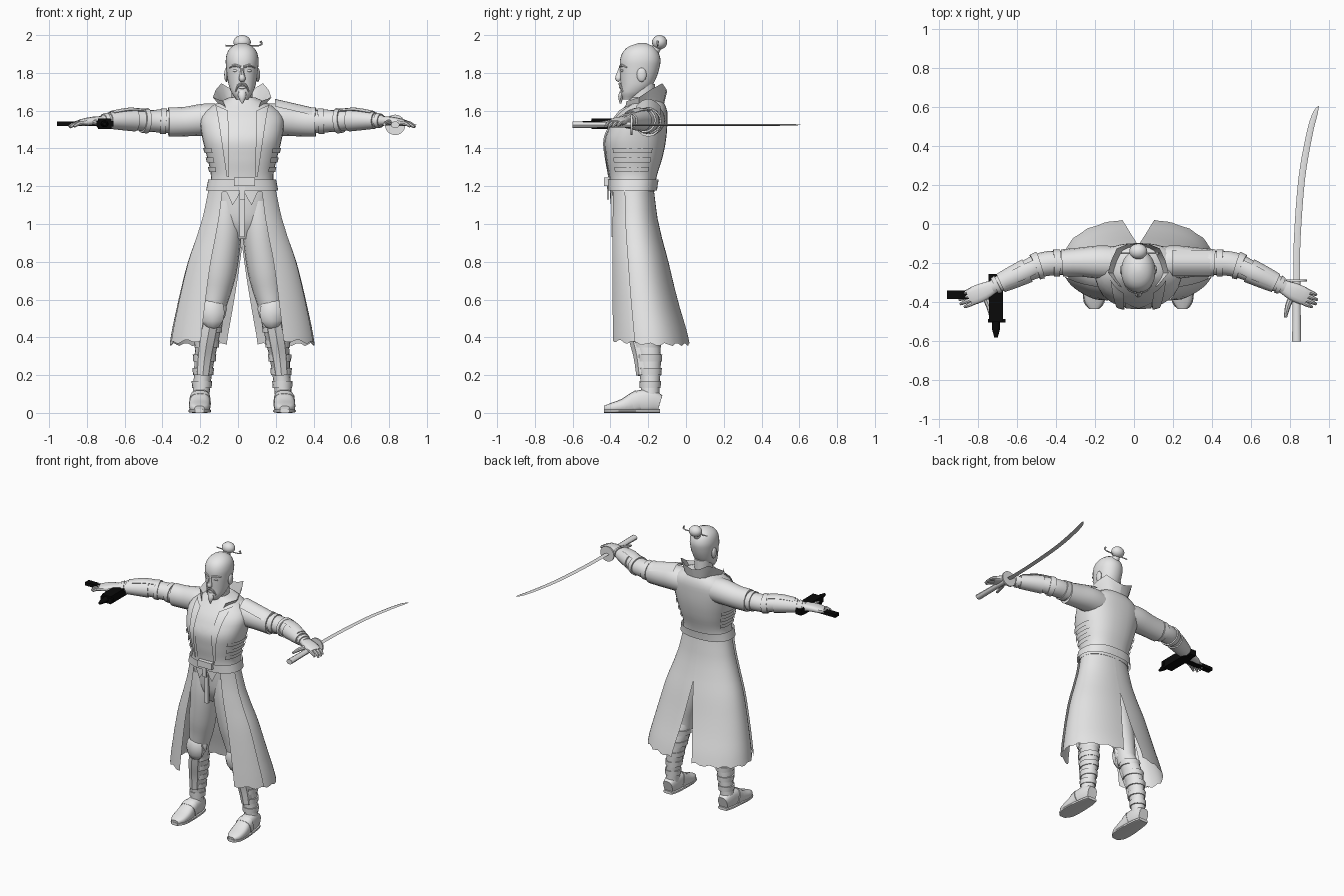
import bpy, bmesh, math
from mathutils import Vector as V

CX = 0.022  # body centre line; parts are modelled around it


def material(name, v):
    m = bpy.data.materials.new(name)
    m.diffuse_color = (v, v, v, 1)
    return m


GREY, BLACK = material("pale grey", 0.8), material("black", 0.003)


def finish(name, bm, mirror=False, mat=GREY):
    bmesh.ops.recalc_face_normals(bm, faces=bm.faces)
    me = bpy.data.meshes.new(name)
    bm.to_mesh(me)
    bm.free()
    me.materials.append(mat)
    ob = bpy.data.objects.new(name, me)
    ob.location.x = CX
    bpy.context.collection.objects.link(ob)
    if mirror:
        ob.modifiers.new("Mirror", 'MIRROR').use_mirror_merge = False
    return ob


def cat(rows, u):
    """Smooth interpolation through rows of numbers."""
    n = len(rows) - 1
    i = max(0, min(int(u), n - 1))
    t = u - i
    a, b, c, d = (rows[max(0, min(n, j))] for j in (i - 1, i, i + 1, i + 2))
    return [q + 0.5 * t * (r - p + t * (2 * p - 5 * q + 4 * r - s + t * (3 * (q - r) + s - p)))
            for p, q, r, s in zip(a, b, c, d)]


def loft(name, rings, mirror=False, mat=GREY):
    bm = bmesh.new()
    vs = [[bm.verts.new(p) for p in r] for r in rings]
    n = len(vs[0])
    for a, b in zip(vs, vs[1:]):
        for i in range(n):
            bm.faces.new((a[i], a[(i + 1) % n], b[(i + 1) % n], b[i]))
    bm.faces.new(vs[0])
    bm.faces.new(vs[-1])
    return finish(name, bm, mirror, mat)


def limb(name, pts, mirror=True, ref=(0, 0, 1), n=16, p=2.0, k=3, mat=GREY):
    """Tube along points (x, y, z, half width, half height)."""
    m = (len(pts) - 1) * k
    rows = [cat(pts, i / k) for i in range(m + 1)]
    rings = []
    for i, r in enumerate(rows):
        t = V(rows[min(i + 1, m)][:3]) - V(rows[max(i - 1, 0)][:3])
        side = t.cross(V(ref)).normalized()
        up = side.cross(t).normalized()
        ring = []
        for j in range(n):
            c, s = math.cos(2 * math.pi * j / n), math.sin(2 * math.pi * j / n)
            c, s = (math.copysign(abs(q) ** (2 / p), q) for q in (c, s))
            ring.append(V(r[:3]) + side * c * r[3] + up * s * r[4])
        rings.append(ring)
    return loft(name, rings, mirror, mat)


def shell(rows, p):
    """Surface from rows (z, half width, front y, back y); angle 0 faces the front."""
    def f(th, z, off=0.0):
        i = max([j for j in range(len(rows) - 1) if rows[j][0] <= z] or [0])
        t = (z - rows[i][0]) / (rows[i + 1][0] - rows[i][0])
        _, rx, yf, yb = cat(rows, i + min(max(t, 0), 1))
        s, c = (math.copysign(abs(q) ** (2 / p), q) for q in (math.sin(th), math.cos(th)))
        return V((s * (rx + off), (yf + yb) / 2 - c * ((yb - yf) / 2 + off), z))
    return f


def body(name, f, z0, z1, k, n=32, off=0.0):
    return loft(name, [[f(2 * math.pi * j / n, z0 + (z1 - z0) * i / k, off) for j in range(n)]
                       for i in range(k + 1)])


def sheet(name, f, nu, nv, t=0.01, mirror=True):
    """Thin sheet from f(u, v)."""
    bm = bmesh.new()
    g = [[bm.verts.new(f(i / nu, j / nv)) for j in range(nv + 1)] for i in range(nu + 1)]
    for i in range(nu):
        for j in range(nv):
            bm.faces.new((g[i][j], g[i + 1][j], g[i + 1][j + 1], g[i][j + 1]))
    bmesh.ops.solidify(bm, geom=bm.faces[:], thickness=t)
    return finish(name, bm, mirror)


def ball(name, loc, size, mirror=False, seg=20, rings=12):
    bm = bmesh.new()
    bmesh.ops.create_uvsphere(bm, u_segments=seg, v_segments=rings, radius=1)
    for v in bm.verts:
        v.co = V(a * b + c for a, b, c in zip(v.co, size, loc))
    return finish(name, bm, mirror)


def box(name, loc, size, mirror=False, mat=GREY):
    bm = bmesh.new()
    bmesh.ops.create_cube(bm, size=1)
    for v in bm.verts:
        v.co = V(a * b + c for a, b, c in zip(v.co, size, loc))
    return finish(name, bm, mirror, mat)


# Coat body, pelvis and neck
TORSO = [(1.17, .178, -.40, -.168), (1.25, .165, -.405, -.155), (1.35, .185, -.422, -.125),
         (1.45, .21, -.428, -.105), (1.55, .222, -.385, -.098), (1.60, .195, -.345, -.10),
         (1.64, .135, -.31, -.115), (1.67, .07, -.29, -.14)]
torso = shell(TORSO, 2.4)
body("coat_body", torso, 1.17, 1.67, 20)
body("pelvis", shell([(.92, .07, -.33, -.21), (1.0, .135, -.37, -.18), (1.1, .155, -.385, -.175),
                      (1.2, .165, -.39, -.175)], 2.3), .92, 1.2, 8)
body("neck", shell([(1.5, .065, -.31, -.165), (1.62, .056, -.30, -.165), (1.74, .056, -.30, -.165)], 2),
     1.5, 1.74, 6)


def patch(name, a, b, c, d, off=.01, mirror=True):
    """Plate on the front of the coat; corners (x, z) run round from top inner."""
    def f(u, v):
        x, z = (a[i] * (1 - u) * (1 - v) + b[i] * u * (1 - v) + c[i] * u * v + d[i] * (1 - u) * v for i in (0, 1))
        rx = torso(math.pi / 2, z).x
        return torso(math.asin(min(1, (abs(x) / rx)) ** 1.2), z, off)
    return sheet(name, f, 5, 12, .012, mirror)


patch("lapel", (.07, 1.60), (.13, 1.63), (.075, 1.25), (.065, 1.25), .014)
patch("vest", (0, 1.46), (.068, 1.52), (.06, 1.25), (0, 1.25), .005)
patch("waist_flap", (.0, 1.19), (.09, 1.19), (.05, 1.10), (.03, 1.13), .003)


def band(name, f, z0, z1, th0, th1, off, n=32, mirror=False, t=.012):
    return sheet(name, lambda u, v: f(th0 + u * (th1 - th0), z0 + v * (z1 - z0), off), n, 2, t, mirror)


band("belt", torso, 1.178, 1.235, 0, math.pi, .014, mirror=True)
for z in (1.275, 1.325, 1.375):
    band("side_strap", torso, z, z + .028, .85, 2.1, .008, 12, True)
box("buckle", (.012, -.418, 1.225), (.11, .03, .045))
box("fly_strip", (0, -.385, 1.05), (.026, .02, .24))
box("hanging_strap", (.0, -.413, 1.165), (.03, .012, .07))

# Long coat skirt, open at the front and slit at the back
skirt = shell([(.30, .40, -.415, .045), (.36, .392, -.415, .032), (.6, .345, -.412, -.035), (.8, .295, -.41, -.085),
               (1.0, .228, -.405, -.135), (1.1, .2, -.40, -.152), (1.22, .178, -.40, -.165)], 2.15)


def skirt_panel(name, th0, th1, off, slit):
    def f(u, v):
        th = th0 + u * (th1 - th0)
        hem = .362 + .025 * max(0, math.cos(th)) + .008 * math.sin(17 * th)
        z = 1.215 + v * (hem - 1.215)
        gap = .19 * max(0, min(1, (.88 - z) / .5)) if slit else 0
        return skirt(th - gap * u ** 3, z, off)
    return sheet(name, f, 18, 18, .008)


skirt_panel("skirt_front", .56, 1.25, .004, False)
skirt_panel("skirt_back", 1.15, math.pi, -.008, True)

# Flared stand collar
TOP = [(0, -.10, 1.70), (.06, -.105, 1.715), (.11, -.125, 1.745), (.14, -.19, 1.71), (.155, -.25, 1.67), (.10, -.315, 1.65)]
BASE = [(0, -.125, 1.6), (.045, -.125, 1.61), (.075, -.14, 1.62), (.095, -.19, 1.62), (.095, -.25, 1.6), (.07, -.33, 1.57)]
sheet("collar", lambda u, v: V(BASE[round(u * 5)]).lerp(V(TOP[round(u * 5)]), v), 5, 3, .01)

# Head and face
head = shell([(1.66, .032, -.335, -.27), (1.69, .054, -.346, -.22), (1.73, .07, -.345, -.18), (1.78, .079, -.348, -.155),
              (1.83, .085, -.350, -.14), (1.87, .087, -.349, -.135), (1.91, .078, -.335, -.147),
              (1.94, .056, -.305, -.172), (1.957, .02, -.255, -.21)], 2.15)
body("head", head, 1.66, 1.957, 22)
DOWN = dict(ref=(0, 1, 0))
limb("nose", [(0, -.343, 1.84, .008, .008), (0, -.352, 1.80, .011, .014), (0, -.358, 1.77, .018, .018),
              (0, -.35, 1.757, .012, .008)], False, n=10, **DOWN)
limb("brow", [(.01, -.348, 1.832, .008, .007), (.04, -.338, 1.84, .009, .008), (.066, -.312, 1.828, .006, .005)], n=8)
ball("eye", (.034, -.334, 1.812), (.016, .012, .008), True, 12, 8)
ball("ear", (.083, -.235, 1.79), (.012, .026, .038), True, 12, 8)
limb("moustache", [(.002, -.352, 1.742, .006, .007), (.022, -.348, 1.732, .007, .007), (.036, -.335, 1.70, .004, .004)], n=8)
ball("lips", (0, -.346, 1.722), (.02, .008, .007), False, 12, 8)
limb("goatee", [(0, -.335, 1.70, .022, .016), (0, -.345, 1.672, .02, .015), (0, -.347, 1.638, .004, .004)], False, n=10, **DOWN)
ball("hair_bun", (0, -.14, 1.962), (.046, .04, .038))
limb("bun_tie", [(0, -.175, 1.905, .03, .03), (0, -.15, 1.94, .022, .022)], False, n=12, **DOWN)
limb("hair_stick", [(-.088, -.15, 1.945, .004, .004), (.09, -.15, 1.945, .004, .004), (.096, -.15, 1.968, .007, .007)],
     False, n=8, ref=(0, 1, 0))

# Arms
limb("sleeve", [(.11, -.2, 1.55, .085, .085), (.2, -.195, 1.552, .085, .085), (.3, -.195, 1.542, .074, .078),
                (.39, -.2, 1.54, .07, .078)])
ARM = [(.37, -.2, 1.542, .062, .062), (.44, -.2, 1.545, .063, .06), (.5, -.21, 1.546, .062, .058),
       (.56, -.235, 1.55, .056, .053), (.64, -.272, 1.55, .05, .045), (.71, -.305, 1.548, .042, .035),
       (.75, -.325, 1.546, .034, .027)]
limb("forearm", ARM)


def wrap(name, u0, u1, off):
    rows = [cat(ARM, u0 + (u1 - u0) * i / 4) for i in range(5)]
    limb(name, [(x, y, z, a + off, b + off) for x, y, z, a, b in rows], k=1)


wrap("sleeve_cuff", .5, .9, .007)
wrap("elbow_band", 2.0, 2.5, .009)
wrap("bracer", 3.1, 4.9, .008)
wrap("wrist_band", 5.1, 5.5, .007)
limb("bracer_plate", [(.52, -.215, 1.598, .035, .012), (.6, -.253, 1.604, .036, .012), (.69, -.296, 1.59, .03, .01)], n=8)


# Single shoulder guard on the sword arm
def guard(u, v):
    w = 2 * v - 1
    return V((.175 + .195 * u, -.2 + .066 * w, 1.662 - .045 * u - .04 * w * w))


sheet("shoulder_guard", guard, 6, 8, .014, False)

# Hands
limb("palm", [(.73, -.315, 1.546, .032, .024), (.79, -.345, 1.545, .045, .023), (.84, -.366, 1.538, .046, .019),
              (.865, -.378, 1.534, .04, .014)], p=2.6)
for i, ln in enumerate((.062, .075, .07, .055)):
    o = -.033 + .022 * i
    b = V((.848 + .43 * o, -.37 + .9 * o, 1.535))
    pts = [(*b, .011, .011), (*(b + V((.9, -.4, -.1)) * ln * .55), .011, .011), (*(b + V((.9, -.4, -.3)) * ln), .007, .007)]
    limb("finger", pts, n=8)
limb("thumb", [(.79, -.36, 1.54, .016, .016), (.765, -.42, 1.535, .014, .013), (.753, -.478, 1.528, .008, .008)], n=8)

# Legs
limb("thigh", [(.085, -.28, 1.12, .075, .095), (.09, -.28, 1.0, .09, .10), (.1, -.275, .88, .09, .098),
               (.12, -.265, .75, .09, .092), (.137, -.255, .65, .08, .082), (.155, -.25, .55, .066, .072),
               (.165, -.242, .46, .058, .062)], **DOWN)
SHIN = [(.162, -.24, .50, .057, .062), (.182, -.215, .4, .06, .07), (.198, -.196, .3, .054, .063),
        (.208, -.19, .2, .047, .054), (.216, -.19, .12, .045, .049), (.22, -.19, .05, .045, .05)]
limb("shin", SHIN, **DOWN)
limb("shin_guard", [(x, y - .022, z, a * .88, b * .95) for x, y, z, a, b in SHIN[:4]], n=8, **DOWN)
for u in (.6, 1.35, 2.1, 2.8, 3.6):
    x, y, z, a, b = cat(SHIN, u)
    limb("shin_strap", [(x, y, z + .018, a + .009, b + .007), (x, y, z - .018, a + .006, b + .005)], k=1, **DOWN)
ball("knee_pad", (.157, -.295, .53), (.068, .045, .088), True, 10, 6)
ball("knee_rim", (.155, -.27, .55), (.074, .045, .085), True, 12, 6)

# Shoes
limb("shoe", [(.22, -.138, .05, .036, .045), (.22, -.19, .062, .048, .062), (.222, -.26, .058, .052, .058),
              (.225, -.33, .038, .057, .038), (.226, -.395, .026, .05, .026), (.226, -.433, .02, .026, .017)], p=2.8)
limb("sole", [(.22, -.137, .01, .036, .01), (.22, -.19, .01, .05, .01), (.224, -.32, .01, .06, .01),
              (.226, -.4, .01, .053, .01), (.226, -.435, .01, .025, .01)], p=4)
limb("shoe_strap", [(.223, -.25, .062, .056, .06), (.223, -.285, .052, .058, .053)], k=1, p=2.8)

# Curved sword
limb("sword_blade", [(.81, -.29, 1.525, .017, .005), (.813, -.08, 1.525, .017, .005), (.836, .23, 1.525, .017, .005),
                     (.876, .46, 1.525, .016, .005), (.905, .565, 1.525, .013, .004), (.923, .605, 1.525, .001, .001)],
     False, n=4, k=4)
limb("sword_guard", [(.81, -.294, 1.525, .054, .054), (.81, -.284, 1.525, .054, .054)], False, n=24, k=1)
limb("sword_handle", [(.81, -.29, 1.525, .02, .016), (.81, -.45, 1.525, .021, .016), (.81, -.60, 1.525, .023, .018)], False, n=10)

# Compact firearm lying flat in the other hand
box("gun_receiver", (-.728, -.395, 1.53), (.072, .21, .055), mat=BLACK)
box("gun_rear", (-.745, -.275, 1.53), (.045, .04, .04), mat=BLACK)
box("gun_sight", (-.725, -.495, 1.53), (.09, .02, .03), mat=BLACK)
box("gun_grip", (-.86, -.362, 1.53), (.24, .042, .024), mat=BLACK)
limb("gun_barrel", [(-.728, -.49, 1.53, .022, .018), (-.728, -.54, 1.53, .02, .016), (-.728, -.58, 1.53, .009, .009)],
     False, n=10, k=1, mat=BLACK)

# Smooth shading with sharp edges kept
bpy.ops.object.select_all(action='SELECT')
bpy.context.view_layer.objects.active = bpy.context.selected_objects[0]
bpy.ops.object.shade_smooth_by_angle(angle=math.radians(38))
